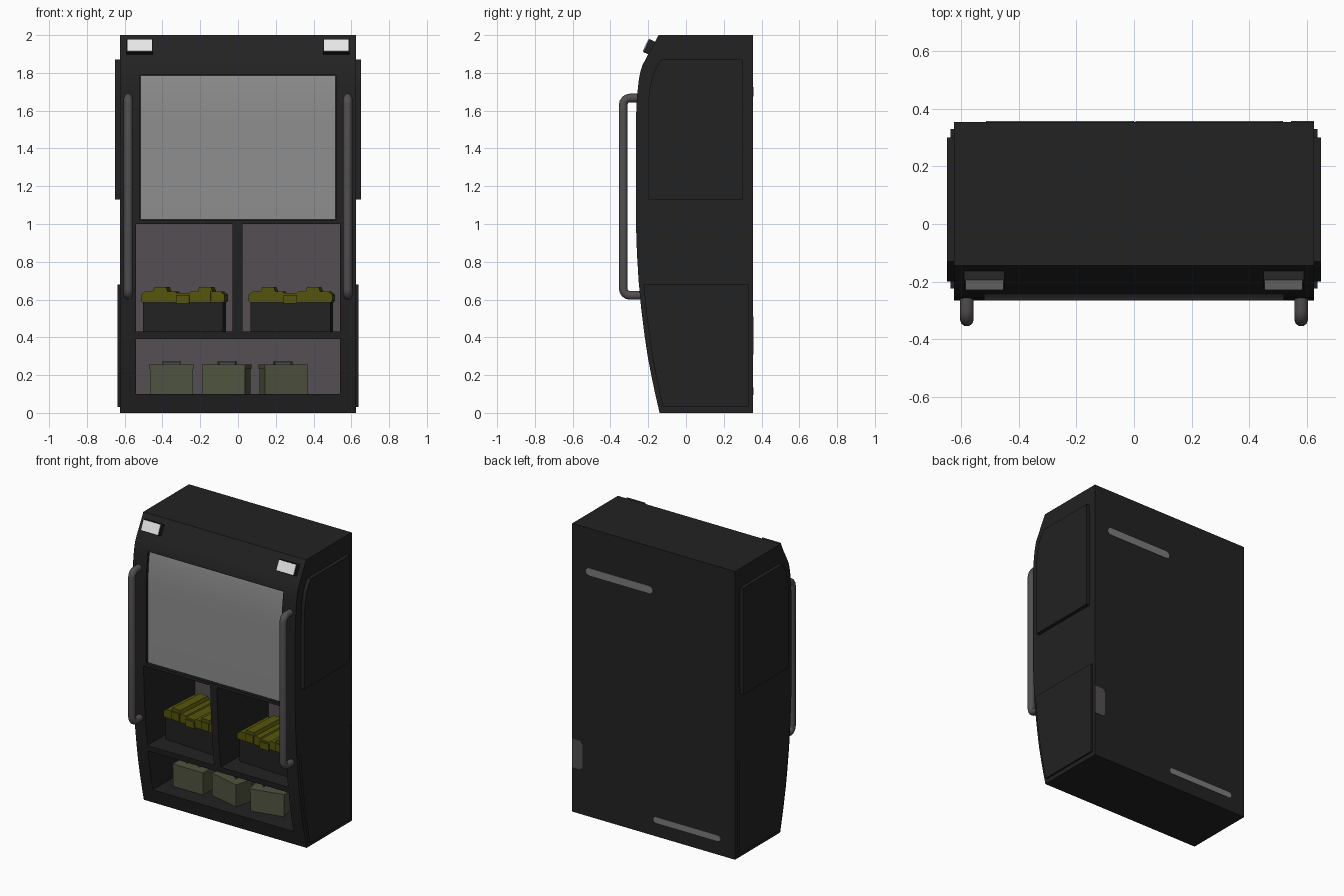
import bpy, bmesh, math
from mathutils import Matrix

if "Cube" in bpy.data.objects:
    bpy.data.objects.remove(bpy.data.objects["Cube"])

def mat(name, r, g, b):
    m = bpy.data.materials.new(name)
    m.diffuse_color = (r, g, b, 1)
    m.use_nodes = True
    m.node_tree.nodes["Principled BSDF"].inputs["Base Color"].default_value = m.diffuse_color
    return m

BLACK = mat("black shell", .016, .016, .016)
WALL = mat("inner wall grey", .09, .078, .085)
SCREEN = mat("screen grey", .27, .27, .27)
STRIP = mat("back strip grey", .20, .20, .20)
WHITE = mat("lamp white", .8, .8, .8)
METAL = mat("handle metal", .085, .078, .08)
YELLOW = mat("lid yellow", .09, .09, .004)
GREEN = mat("box green", .078, .088, .05)

# Front edge of the side profile, as (z, y)
FRONT = [(0, -.14), (.1, -.163), (.2, -.184), (.3, -.203), (.4, -.218), (.55, -.237),
         (.7, -.251), (.85, -.26), (1.0, -.265), (1.55, -.265), (1.63, -.262),
         (1.7, -.257), (1.76, -.25), (1.8, -.243), (1.84, -.231), (1.9, -.199), (2.0, -.145)]

def front(z):
    for (z0, y0), (z1, y1) in zip(FRONT, FRONT[1:]):
        if z <= z1:
            return y0 + (y1 - y0) * (z - z0) / (z1 - z0)
    return FRONT[-1][1]

def edge(z0, z1, off):
    """Front edge between two heights, pushed back by off."""
    zs = [z0] + [z for z, _ in FRONT if z0 < z < z1] + [z1]
    return [(front(z) + off, z) for z in zs]

def extrude(name, pts, a, b, m, axis='x'):
    """Extrude a closed outline: (y,z) along x, or (x,z) along y."""
    bm = bmesh.new()
    co = (lambda p, t: (t, p[0], p[1])) if axis == 'x' else (lambda p, t: (p[0], t, p[1]))
    r0 = [bm.verts.new(co(p, a)) for p in pts]
    r1 = [bm.verts.new(co(p, b)) for p in pts]
    n = len(pts)
    bm.faces.new(r0)
    bm.faces.new(r1[::-1])
    for i in range(n):
        bm.faces.new((r0[i], r1[i], r1[(i + 1) % n], r0[(i + 1) % n]))
    return finish(name, bm, m)

def finish(name, bm, m):
    bmesh.ops.recalc_face_normals(bm, faces=bm.faces)
    me = bpy.data.meshes.new(name)
    bm.to_mesh(me)
    bm.free()
    me.materials.append(m)
    ob = bpy.data.objects.new(name, me)
    bpy.context.collection.objects.link(ob)
    return ob

def box(name, x0, x1, y0, y1, z0, z1, m):
    return extrude(name, [(y0, z0), (y1, z0), (y1, z1), (y0, z1)], x0, x1, m)

def smooth(ob, deg=30):
    bpy.ops.object.select_all(action='DESELECT')
    ob.select_set(True)
    bpy.context.view_layer.objects.active = ob
    bpy.ops.object.shade_smooth_by_angle(angle=math.radians(deg))

def place(obs, x, y, z, deg):
    for ob in obs:
        ob.data.transform(Matrix.Translation((x, y, z)) @ Matrix.Rotation(math.radians(deg), 4, 'Z'))

# Cabinet shell with three compartments and a screen recess cut out
shell = extrude("cabinet_shell", edge(0, 2, 0) + [(.355, 2), (.355, 0)], -.625, .625, BLACK)
cutters = [box("cut", x0, x1, -.5, .30, z0, z1, BLACK) for x0, x1, z0, z1 in
           [(-.54, -.028, .43, 1.0), (.024, .54, .43, 1.0), (-.54, .54, .10, .39)]]
cutters.append(extrude("cut", edge(1.02, 1.79, .02) + [(-.5, 1.79), (-.5, 1.02)], -.52, .52, BLACK))
bpy.context.view_layer.objects.active = shell
for c in cutters:
    mod = shell.modifiers.new("cut", 'BOOLEAN')
    mod.operation = 'DIFFERENCE'
    mod.solver = 'EXACT'
    mod.object = c
    bpy.ops.object.modifier_apply(modifier=mod.name)
    bpy.data.objects.remove(c)
shell.data.materials.clear()
shell.data.materials.append(BLACK)
shell.data.materials.append(WALL)
for p in shell.data.polygons:   # compartment back walls
    p.material_index = 1 if p.normal.y < -.9 and abs(p.center.y - .30) < .005 else 0
smooth(shell)

# Curved screen
scr = extrude("screen", edge(1.025, 1.785, .012) + edge(1.025, 1.785, .021)[::-1], -.515, .515, SCREEN)
smooth(scr)

for s, side in ((-1, "left"), (1, "right")):
    # Raised side panels
    extrude(side + "_upper_panel", [(-.20, 1.13), (.30, 1.13), (.30, 1.87), (-.13, 1.87), (-.15, 1.845),
            (-.172, 1.80), (-.188, 1.74), (-.197, 1.68), (-.20, 1.6)], s * .62, s * .65, BLACK)
    extrude(side + "_lower_panel", edge(.03, .68, .025) + [(.33, .68), (.33, .03)],
            s * .62, s * .638, BLACK)

    # Bent tube handle
    cu = bpy.data.curves.new(side + "_handle", 'CURVE')
    cu.dimensions = '3D'
    cu.bevel_depth = .024
    cu.bevel_resolution = 3
    cu.use_fill_caps = True
    r, yo, zl, zh = .035, -.332, .622, 1.667
    arc = [(yo + r - r * math.sin(t * math.pi / 8), zh - r + r * math.cos(t * math.pi / 8)) for t in range(5)]
    path = [(-.23, zh)] + arc + [(y, zl + zh - z) for y, z in arc[::-1]] + [(-.22, zl)]
    sp = cu.splines.new('POLY')
    sp.points.add(len(path) - 1)
    for pt, (y, z) in zip(sp.points, path):
        pt.co = (s * .581, y, z, 1)
    tube = bpy.data.objects.new(side + "_handle", cu)
    bpy.context.collection.objects.link(tube)
    cu.materials.append(METAL)
    bpy.ops.object.select_all(action='DESELECT')
    tube.select_set(True)
    bpy.context.view_layer.objects.active = tube
    bpy.ops.object.convert(target='MESH')
    smooth(bpy.context.view_layer.objects.active, 40)

    # Tilted lamp with white lens
    tilt = Matrix.Translation((s * .52, -.211, 1.945)) @ Matrix.Rotation(math.radians(-25), 4, 'X')
    for ob in (box(side + "_lamp_housing", -.07, .07, 0, .045, -.038, .038, BLACK),
               box(side + "_lamp_lens", -.066, .066, -.004, .002, -.034, .034, WHITE)):
        ob.data.transform(tilt)

# Rear strips with rounded ends, and the rear corner tag
def strip(name, x0, x1, zc, h):
    pts = []
    for cx, a0 in ((x1 - h, -90), (x0 + h, 90)):
        pts += [(cx + h * math.cos(math.radians(a0 + 30 * i)), zc + h * math.sin(math.radians(a0 + 30 * i)))
                for i in range(7)]
    extrude(name, pts, .352, .358, STRIP, 'y')

strip("rear_upper_strip", .005, .518, 1.70, .025)
strip("rear_lower_strip", -.515, .0, .115, .02)
extrude("rear_tag", [(.625, .31), (.56, .31), (.545, .33), (.545, .49), (.56, .51), (.625, .51)],
        .352, .358, METAL, 'y')

# Tool cases: black base, yellow ridged lid
def tool_case(x, y, deg):
    half = [(.215, .155), (.222, .165), (.222, .195), (.20, .213), (.158, .213), (.15, .236),
            (.088, .236), (.08, .213), (.04, .213), (.035, .205)]
    outline = half + [(-a, b) for a, b in half[::-1]]
    parts = [box("case_base", -.212, .212, -.13, .13, 0, .16, BLACK),
             extrude("case_lid", outline, -.14, .14, YELLOW, 'y'),
             box("case_latch", -.035, .035, -.15, -.13, .148, .195, YELLOW)]
    for sx in (-.119, .119):
        parts.append(box("case_ridge", sx - .03, sx + .03, -.147, .147, .16, .215, YELLOW))
    place(parts, x, y, .43, deg)

tool_case(-.283, .04, -4)
tool_case(.285, .04, -3)

# Small green boxes with carry handles
def green_box(x, y, deg):
    parts = [box("green_box", -.115, .115, -.065, .065, 0, .14, GREEN),
             box("green_box_lid", -.118, .118, -.068, .068, .132, .155, GREEN),
             box("green_box_grip", -.05, .05, -.012, .012, .167, .175, GREEN)]
    for sx in (-.046, .046):
        parts.append(box("green_box_grip_post", sx - .004, sx + .004, -.012, .012, .15, .17, GREEN))
    place(parts, x, y, .10, deg)

green_box(-.352, .02, 0)
green_box(-.06, .02, -14)
green_box(.24, .02, 13)
